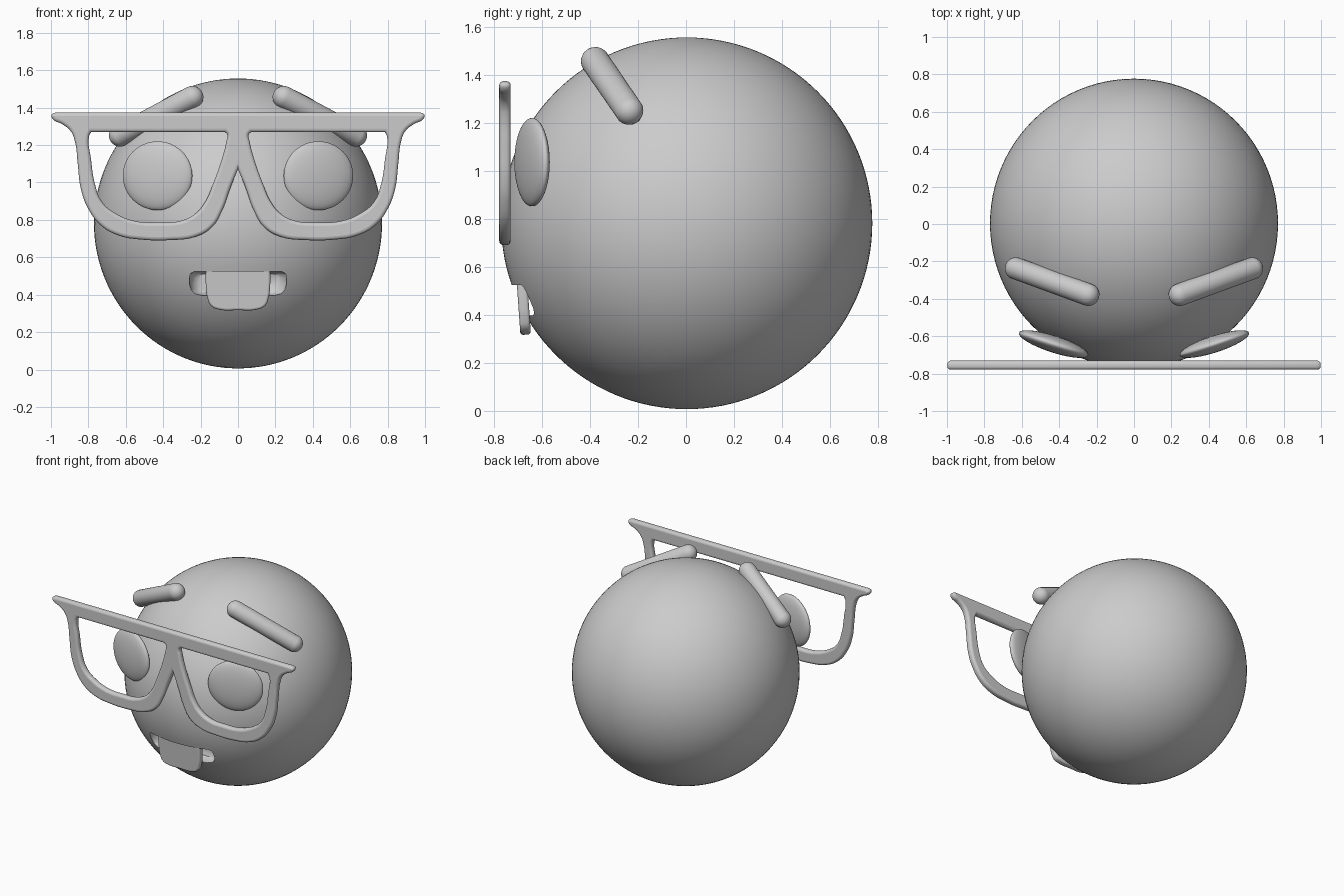
import bpy, bmesh, math
from mathutils import Vector, Matrix

if "Cube" in bpy.data.objects:
    bpy.data.objects.remove(bpy.data.objects["Cube"])

grey = bpy.data.materials.new("plain grey")
grey.diffuse_color = (0.6, 0.6, 0.6, 1)
grey.use_nodes = True
grey.node_tree.nodes["Principled BSDF"].inputs["Base Color"].default_value = grey.diffuse_color


def activate(ob):
    bpy.ops.object.select_all(action='DESELECT')
    ob.select_set(True)
    bpy.context.view_layer.objects.active = ob


def finish(ob, angle=40):
    ob.data.materials.clear()
    ob.data.materials.append(grey)
    activate(ob)
    bpy.ops.object.shade_smooth_by_angle(angle=math.radians(angle))


def add_mesh(name, bm):
    bmesh.ops.recalc_face_normals(bm, faces=bm.faces[:])
    me = bpy.data.meshes.new(name)
    bm.to_mesh(me)
    bm.free()
    ob = bpy.data.objects.new(name, me)
    bpy.context.collection.objects.link(ob)
    return ob


def ball(seg, rings, scale):
    bm = bmesh.new()
    bmesh.ops.create_uvsphere(bm, u_segments=seg, v_segments=rings, radius=1)
    bmesh.ops.scale(bm, vec=scale, verts=bm.verts[:])
    return bm


def plate(name, outlines, extrude, bevel, loc, tilt=0):
    """Rounded flat part from closed outlines of (x, z, corner)."""
    cu = bpy.data.curves.new(name, 'CURVE')
    cu.dimensions = '2D'
    cu.fill_mode = 'BOTH'
    cu.resolution_u = 6
    cu.extrude, cu.bevel_depth, cu.offset = extrude, bevel, -bevel
    cu.bevel_resolution = 3
    for pts in outlines:
        sp = cu.splines.new('BEZIER')
        sp.bezier_points.add(len(pts) - 1)
        sp.use_cyclic_u = True
        for bp, (x, z, corner) in zip(sp.bezier_points, pts):
            bp.co = (x, z, 0)
            bp.handle_left_type = bp.handle_right_type = 'VECTOR' if corner else 'AUTO'
    ob = bpy.data.objects.new(name, cu)
    bpy.context.collection.objects.link(ob)
    ob.location = loc
    ob.rotation_euler = (math.radians(90 + tilt), 0, 0)
    activate(ob)
    bpy.ops.object.convert(target='MESH')
    ob = bpy.context.view_layer.objects.active
    finish(ob)
    return ob


def mirrored(half):
    """Close a left-half outline across x = 0."""
    return half + [(-x, z, c) for x, z, c in reversed(half) if abs(x) > 1e-6]


# Head
head = add_mesh("head", ball(96, 64, (0.77, 0.774, 0.775)))
head.location = (0, 0.003, 0.781)

# Mouth cavity, cut out of the head with a tapering block
mouth = [(-0.235, 0.523), (-0.252, 0.515), (-0.26, 0.495), (-0.26, 0.46),
         (-0.25, 0.425), (-0.23, 0.405), (-0.195, 0.396)]
mouth += [(-x, z) for x, z in reversed(mouth)]
bm = bmesh.new()
rings = [[bm.verts.new((x * k, y, 0.46 + (z - 0.46) * k)) for x, z in mouth]
         for y, k in ((-1.0, 1), (-0.635, 1), (-0.59, 0.9), (-0.575, 0.8))]
n = len(mouth)
for a, b in zip(rings, rings[1:]):
    for i in range(n):
        bm.faces.new((a[i], a[(i + 1) % n], b[(i + 1) % n], b[i]))
bm.faces.new(rings[0])
bm.faces.new(rings[-1])
cutter = add_mesh("mouth_cutter", bm)
cutter.hide_render = True
mod = head.modifiers.new("mouth", 'BOOLEAN')
mod.operation, mod.solver, mod.object = 'DIFFERENCE', 'EXACT', cutter
activate(head)
bpy.ops.object.modifier_apply(modifier="mouth")
bpy.data.objects.remove(cutter)
finish(head)

# Front tooth
tooth = [(-0.172, 0.12, True), (-0.172, 0.03, False), (-0.163, -0.04, False),
         (-0.145, -0.08, False), (-0.105, -0.1, False), (0, -0.104, False)]
plate("tooth", [mirrored(tooth)], 0.01, 0.012, (0, -0.676, 0.422), 4)

for s, side in ((-1, "left"), (1, "right")):
    # Flattened eye, turned outward
    eye = add_mesh(side + "_eye", ball(48, 32, (0.195, 0.045, 0.184)))
    eye.location = (s * 0.43, -0.642, 1.036)
    eye.rotation_euler = (0, 0, s * math.radians(18))
    finish(eye)

    # Capsule eyebrow
    a, b = Vector((s * 0.245, -0.378, 1.456)), Vector((s * 0.63, -0.238, 1.252))
    bm = ball(32, 16, (0.06, 0.06, 0.06))
    for v in bm.verts:
        if v.co.z > 0.001:
            v.co.z += (b - a).length
    rot = (b - a).to_track_quat('Z', 'Y').to_matrix().to_4x4()
    bm.transform(Matrix.Translation(a) @ rot)
    finish(add_mesh(side + "_eyebrow", bm))

# Glasses frame: outer outline and two lens openings
outer = [(0, 1.374, True), (-0.975, 1.374, True), (-0.997, 1.362, False),
         (-0.99, 1.338, False), (-0.94, 1.312, False), (-0.895, 1.275, False),
         (-0.872, 1.22, False), (-0.857, 1.10, False), (-0.84, 0.965, False),
         (-0.80, 0.858, False), (-0.727, 0.765, False), (-0.63, 0.714, False),
         (-0.52, 0.695, False), (-0.364, 0.692, False), (-0.23, 0.709, False),
         (-0.139, 0.762, False), (-0.086, 0.848, False), (-0.043, 0.965, False),
         (0, 1.072, True)]
outline = outer + [(-x, z, c) for x, z, c in reversed(outer[1:-1])]
lens = [(-0.785, 1.27, True), (-0.07, 1.27, True), (-0.057, 1.255, False),
        (-0.062, 1.22, False), (-0.086, 1.126, False), (-0.134, 0.992, False),
        (-0.176, 0.896, False), (-0.23, 0.832, False), (-0.31, 0.794, False),
        (-0.417, 0.786, False), (-0.55, 0.794, False), (-0.658, 0.837, False),
        (-0.727, 0.896, False), (-0.765, 0.992, False), (-0.786, 1.126, False),
        (-0.797, 1.245, False)]
other = [(-x, z, c) for x, z, c in reversed(lens)]
plate("glasses_frame", [outline, lens, other], 0.006, 0.018, (0, -0.755, 0))
